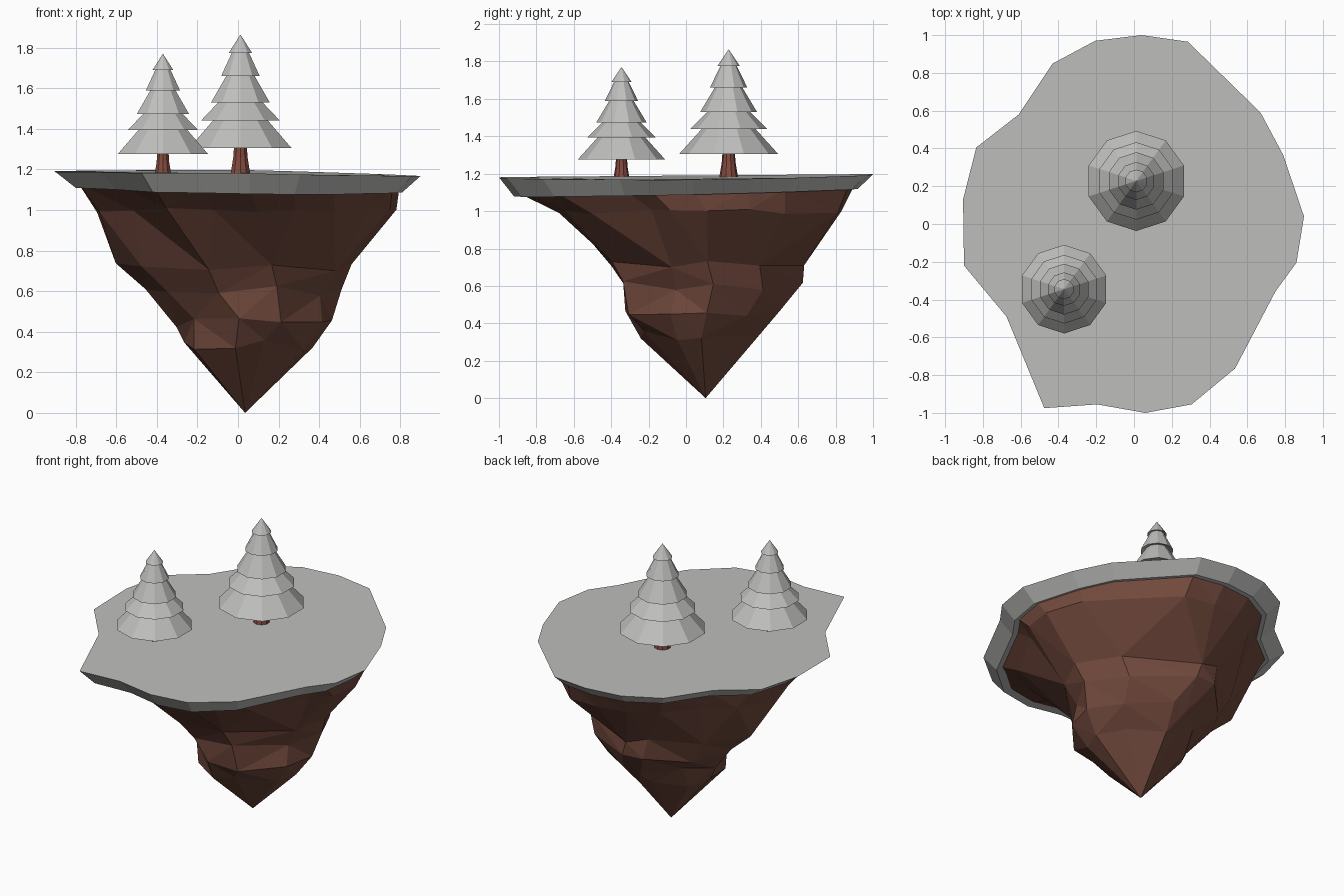
import bpy, bmesh, math, random

if "Cube" in bpy.data.objects:
    bpy.data.objects.remove(bpy.data.objects["Cube"])

random.seed(4)


def material(name, rgb):
    m = bpy.data.materials.new(name)
    m.diffuse_color = (*rgb, 1)
    m.use_nodes = True
    m.node_tree.nodes["Principled BSDF"].inputs["Base Color"].default_value = m.diffuse_color
    return m


GREY = material("pale grey", (0.52, 0.52, 0.51))
ROCK = material("rock brown", (0.165, 0.066, 0.045))
BARK = material("bark brown", (0.23, 0.07, 0.048))

# Island outline seen from above, clockwise from the back
OUTLINE = [(.04, 1), (.285, .965), (.67, .59), (.79, .365), (.9, .04), (.86, -.205),
           (.75, -.355), (.535, -.765), (.305, -.955), (.06, -1), (-.195, -.955),
           (-.475, -.975), (-.675, -.49), (-.9, -.22), (-.905, .13), (-.835, .405),
           (-.61, .58), (-.43, .85), (-.205, .97)]


def finish(bm, name, mat):
    bmesh.ops.recalc_face_normals(bm, faces=bm.faces[:])
    me = bpy.data.meshes.new(name)
    bm.to_mesh(me)
    bm.free()
    me.materials.append(mat)
    ob = bpy.data.objects.new(name, me)
    bpy.context.collection.objects.link(ob)
    return ob


def island_ring(bm, x0, x1, y0, y1, z, coarse=False, jitter=0.0):
    """Outline squeezed into a box; coarse rings reuse every second vertex."""
    ring = []
    for i, (x, y) in enumerate(OUTLINE):
        if coarse and i % 2:
            ring.append(ring[-1])
            continue
        px = (x0 + x1) / 2 + x / 0.9 * (x1 - x0) / 2
        py = (y0 + y1) / 2 + y * (y1 - y0) / 2
        pz = z(x, y) if callable(z) else z
        ring.append(bm.verts.new((px + random.uniform(-jitter, jitter),
                                  py + random.uniform(-jitter, jitter),
                                  pz + random.uniform(-jitter, jitter) * 1.5)))
    return ring


def skin(bm, a, b):
    n = len(a)
    for i in range(n):
        j = (i + 1) % n
        vs = list(dict.fromkeys((a[i], a[j], b[j], b[i])))
        if len(vs) > 2:
            bm.faces.new(vs)


# Ground slab with a bevelled rim
bm = bmesh.new()
top = island_ring(bm, -.9, .9, -1, 1, lambda x, y: 1.19 + .008 * y - .025 * max(0, x))
low = island_ring(bm, -.8, .81, -.92, .92, lambda x, y: 1.10 + .02 * y - .015 * x)
bm.faces.new(top)
bm.faces.new(low)
skin(bm, top, low)
finish(bm, "ground_slab", GREY)

# Faceted rock tapering to a point
bm = bmesh.new()
rings = [island_ring(bm, -.785, .795, -.9, .9, lambda x, y: 1.12 + .02 * y - .015 * x),
         island_ring(bm, -.69, .775, -.68, .83, 1.0, jitter=.01)]
bm.faces.new(rings[0])
for box in [(-.61, .56, -.42, .62, .73), (-.47, .50, -.345, .61, .60),
            (-.31, .46, -.335, .49, .44), (-.28, .36, -.26, .39, .33)]:
    rings.append(island_ring(bm, *box, coarse=True, jitter=.02))
tip = bm.verts.new((.035, .105, 0))
rings.append([tip] * len(OUTLINE))
for a, b in zip(rings, rings[1:]):
    skin(bm, a, b)
bmesh.ops.triangulate(bm, faces=[f for f in bm.faces if len(f.verts) == 4])
finish(bm, "rock_base", ROCK)


def lathe(name, profile, mat, place, sides=10):
    """Revolve (radius, height) points about a vertical axis."""
    x, y, scale, lift = place
    bm = bmesh.new()
    rings = []
    for r, z in profile:
        if r == 0:
            rings.append([bm.verts.new((x, y, z * scale + lift))] * sides)
            continue
        ring = []
        for i in range(sides):
            a = math.pi / 2 + i * math.tau / sides
            ring.append(bm.verts.new((x + r * scale * math.cos(a),
                                      y + r * scale * math.sin(a), z * scale + lift)))
        rings.append(ring)
    for a, b in zip(rings, rings[1:]):
        skin(bm, a, b)
    return finish(bm, name, mat)


# Stacked skirts of the foliage, then the trunk
FOLIAGE = [(0, 1.33), (.265, 1.305), (.125, 1.46), (.205, 1.44), (.095, 1.55),
           (.152, 1.53), (.068, 1.67), (.1, 1.66), (.042, 1.78), (.06, 1.775), (0, 1.865)]
TRUNK = [(0, 1.17), (.052, 1.17), (.047, 1.2), (.037, 1.26), (.03, 1.36), (0, 1.36)]
for name, place in (("large_tree", (.012, .228, 1, 0)),
                    ("small_tree", (-.37, -.345, .885, .12))):
    lathe(name + "_foliage", FOLIAGE, GREY, place)
    lathe(name + "_trunk", TRUNK, BARK, place)
